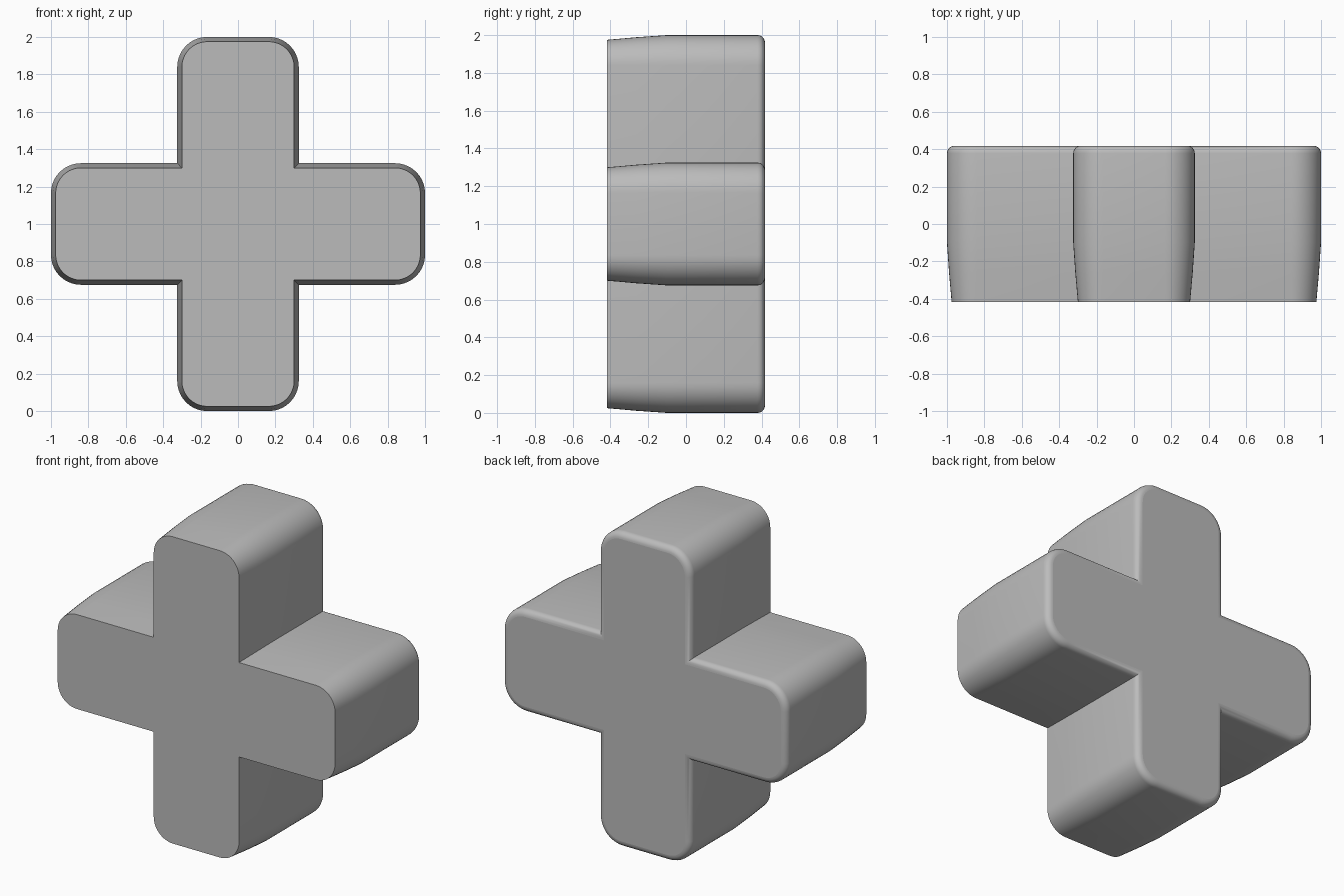
import bpy, bmesh, math
from mathutils import Vector

if "Cube" in bpy.data.objects:
    bpy.data.objects.remove(bpy.data.objects["Cube"], do_unlink=True)

HALF, REACH, RADIUS = 0.325, 1.0, 0.16   # arm half width, arm reach, corner radius
BACK, RIM = 0.418, 0.04                  # back plane, rounded back rim
CENTRE_Z = 1.0


def outline(inset):
    """Plus-shaped outline with rounded outer and sharp inner corners."""
    w, reach, r = HALF - inset, REACH - inset, RADIUS - inset
    steps = 10
    arm = [Vector((w, -w))]
    for sign, start in ((-1, -90), (1, 0)):
        for i in range(steps + 1):
            a = math.radians(start + 90 * i / steps)
            arm.append(Vector((reach - r + r * math.cos(a),
                               sign * (w - r) + r * math.sin(a))))
    points = []
    for quarter in range(4):
        a = quarter * math.pi / 2
        c, s = math.cos(a), math.sin(a)
        points += [(p.x * c - p.y * s, p.x * s + p.y * c) for p in arm]
    return points


# Depth profile: tapered front, straight middle, rounded back rim
profile = [(-BACK, 0.025), (-0.26, 0.011), (-0.1, 0.0)]
for i in range(7):
    a = math.pi / 2 * i / 6
    profile.append((BACK - RIM + RIM * math.sin(a), RIM * (1 - math.cos(a))))

# Loft the sections and close both ends
bm = bmesh.new()
rings = [[bm.verts.new((x, y, z + CENTRE_Z)) for x, z in outline(inset)]
         for y, inset in profile]
for near, far in zip(rings, rings[1:]):
    for i in range(len(near)):
        j = (i + 1) % len(near)
        bm.faces.new((near[i], near[j], far[j], far[i])).smooth = True
bm.faces.new(rings[0])
bm.faces.new(rings[-1])
bmesh.ops.recalc_face_normals(bm, faces=bm.faces)
for edge in bm.edges:
    edge.smooth = edge.calc_face_angle(0) < math.radians(35)

mesh = bpy.data.meshes.new("plus_block")
bm.to_mesh(mesh)
bm.free()

# Single grey material
grey = bpy.data.materials.new("mid grey")
grey.use_nodes = True
colour = (0.5, 0.5, 0.5, 1)
grey.diffuse_color = colour
grey.node_tree.nodes["Principled BSDF"].inputs["Base Color"].default_value = colour
mesh.materials.append(grey)

block = bpy.data.objects.new("plus_block", mesh)
bpy.context.collection.objects.link(block)
